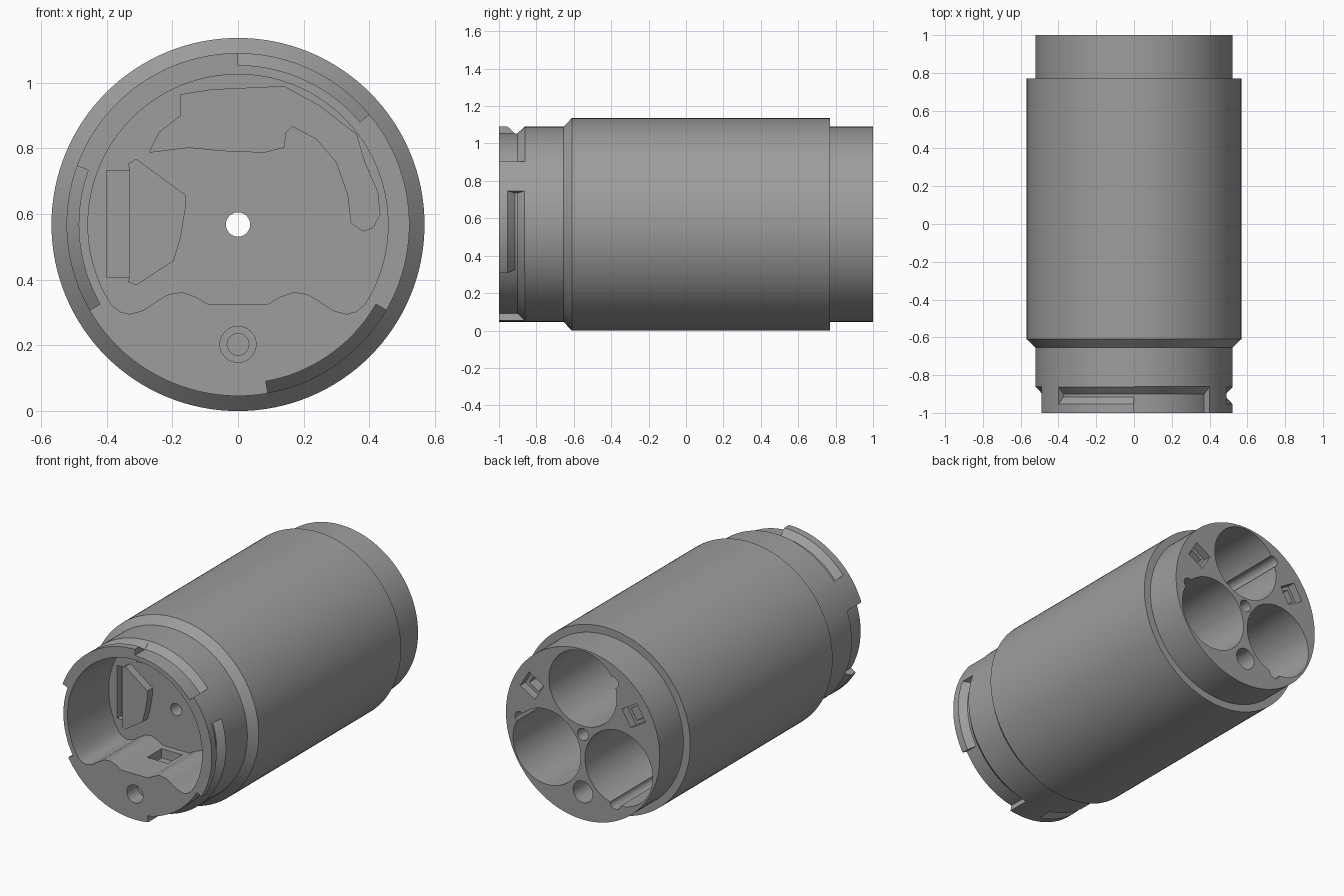
import bpy, bmesh, math

if "Cube" in bpy.data.objects:
    bpy.data.objects.remove(bpy.data.objects["Cube"])

CZ = 0.568          # height of the barrel axis
FLOOR = -0.6        # depth of the front cavity floor

grey = bpy.data.materials.new("mid_grey")
grey.diffuse_color = (0.34, 0.34, 0.34, 1)
grey.use_nodes = True
grey.node_tree.nodes["Principled BSDF"].inputs["Base Color"].default_value = grey.diffuse_color


def make(name, bm):
    bmesh.ops.recalc_face_normals(bm, faces=bm.faces)
    me = bpy.data.meshes.new(name)
    bm.to_mesh(me)
    bm.free()
    me.materials.append(grey)
    ob = bpy.data.objects.new(name, me)
    bpy.context.collection.objects.link(ob)
    return ob


def at(r, deg):
    a = math.radians(deg)
    return r * math.cos(a), r * math.sin(a)


def loft(name, rings, closed=False):
    """Join equal point rings with quads, then cap both ends or close the loop."""
    bm = bmesh.new()
    rows = [[bm.verts.new((x, y, z + CZ)) for x, y, z in ring] for ring in rings]
    n = len(rows[0])
    for a, b in zip(rows, rows[1:]):
        for i in range(n):
            j = (i + 1) % n
            bm.faces.new((a[i], a[j], b[j], b[i]))
    bm.faces.new(rows[0])
    bm.faces.new(rows[-1])
    return make(name, bm)


def prism(name, pts, y0, y1):
    """Extrude an outline given as (x, height from the axis)."""
    return loft(name, [[(x, y, z) for x, z in pts] for y in (y0, y1)])


def lathe(name, profile, n=128):
    return loft(name, [[(at(r, 360 * i / n)[0], y, at(r, 360 * i / n)[1])
                        for i in range(n)] for y, r in profile])


def rod(name, x, z, r, y0, y1, n=48):
    return prism(name, [(x + at(r, 360 * i / n)[0], z + at(r, 360 * i / n)[1])
                        for i in range(n)], y0, y1)


def sector(name, profile, a0, a1, n=20):
    """Sweep a closed (y, radius) profile between two angles."""
    rings = []
    for i in range(n + 1):
        a = a0 + (a1 - a0) * i / n
        rings.append([(at(r, a)[0], y, at(r, a)[1]) for y, r in profile])
    return loft(name, rings)


def cut(ob, cutter):
    mod = ob.modifiers.new("cut", 'BOOLEAN')
    mod.operation, mod.solver, mod.object = 'DIFFERENCE', 'EXACT', cutter
    bpy.context.view_layer.objects.active = ob
    bpy.ops.object.modifier_apply(modifier=mod.name)
    bpy.data.objects.remove(cutter)


def smooth(ob):
    ob.data.shade_smooth()
    ob.data.set_sharp_from_angle(angle=math.radians(25))


# Barrel with stepped ends
body = lathe("barrel", [(-1, 0.522), (-0.655, 0.522), (-0.61, 0.568),
                        (0.77, 0.568), (0.77, 0.522), (1, 0.522)])

# Front cavity with a wavy shelf along the bottom
wave = [(0.385, -0.245), (0.36, -0.265), (0.33, -0.273), (0.29, -0.262), (0.25, -0.235),
        (0.21, -0.212), (0.17, -0.206), (0.13, -0.22), (0.09, -0.243)]
arc = [at(0.457, -27 + 234 * i / 72) for i in range(73)]
cavity = arc + [(-x, z) for x, z in wave] + wave[::-1]
cut(body, prism("cavity_cutter", cavity, -1.1, FLOOR))

# Shallow wiring trough in the cavity floor
trough = [(-0.27, 0.22), (-0.24, 0.28), (-0.175, 0.33), (-0.175, 0.395), (-0.08, 0.41),
          (0.14, 0.42), (0.25, 0.36), (0.32, 0.305), (0.36, 0.275), (0.385, 0.19),
          (0.425, 0.1), (0.432, 0.03), (0.41, -0.01), (0.38, -0.02), (0.345, 0.005),
          (0.335, 0.09), (0.3, 0.19), (0.24, 0.26), (0.165, 0.3), (0.145, 0.28),
          (0.14, 0.235), (0.08, 0.22), (-0.05, 0.225), (-0.15, 0.235)]
cut(body, prism("trough_cutter", trough, FLOOR - 0.1, FLOOR + 0.04))

# Spring slot beside the terminal block, and a pit in the shelf
cut(body, prism("slot_cutter", [(-0.4, -0.16), (-0.33, -0.16), (-0.33, 0.165), (-0.4, 0.165)],
                FLOOR - 0.1, FLOOR + 0.04))
cut(body, prism("pit_cutter", [(-0.07, -0.3), (0.07, -0.3), (0.07, -0.15), (-0.07, -0.15)],
                -0.78, -0.64))

# Three bayonet locks: open entry plus tapered locking groove
entry = [(-1.1, 0.485), (-0.9, 0.485), (-0.86, 0.523), (-0.86, 0.62), (-1.1, 0.62)]
groove = [(-0.955, 0.523), (-0.915, 0.486), (-0.901, 0.486), (-0.862, 0.523),
          (-0.862, 0.6), (-0.955, 0.6)]
for k in range(3):
    cut(body, sector("entry_cutter", entry, 40 + 120 * k, 90 + 120 * k))
    cut(body, sector("groove_cutter", groove, 87 + 120 * k, 140 + 120 * k))

# Three battery bores, each with a wire groove along its wall
for k in range(3):
    x, z = at(0.282, 90 + 120 * k)
    gx, gz = at(0.225, 156 + 120 * k)
    cut(body, rod("bore_cutter", x, z, 0.23, -0.5, 1.1, 64))
    cut(body, rod("wire_cutter", x + gx, z + gz, 0.035, -0.45, 1.1, 20))

# Centre hole all the way through, screw holes at both ends
cut(body, rod("centre_cutter", 0, 0, 0.037, -1.1, 1.1, 32))
cut(body, rod("screw_head_cutter", 0, -0.365, 0.055, -1.1, -0.9, 32))
cut(body, rod("screw_cutter", 0, -0.365, 0.033, -0.95, -0.7, 32))
cut(body, rod("rear_screw_cutter", 0, -0.352, 0.066, 0.6, 1.1, 32))

# Two stepped square pockets in the rear face
for turn in (31, 149):
    cx, cz = at(0.403, turn)
    for half, depth in ((0.058, 0.95), (0.038, 0.88)):
        square = [(cx + at(half * 1.414, turn + q)[0], cz + at(half * 1.414, turn + q)[1])
                  for q in (45, 135, 225, 315)]
        cut(body, prism("pocket_cutter", square, depth, 1.1))
smooth(body)

# Raised terminal block on the cavity floor
block = [(-0.33, 0.165), (-0.335, 0.185), (-0.31, 0.2), (-0.16, 0.09), (-0.158, 0.06),
         (-0.175, -0.04), (-0.195, -0.11), (-0.31, -0.185), (-0.335, -0.175), (-0.33, -0.16)]
smooth(prism("terminal_block", block, FLOOR - 0.05, FLOOR + 0.01))
